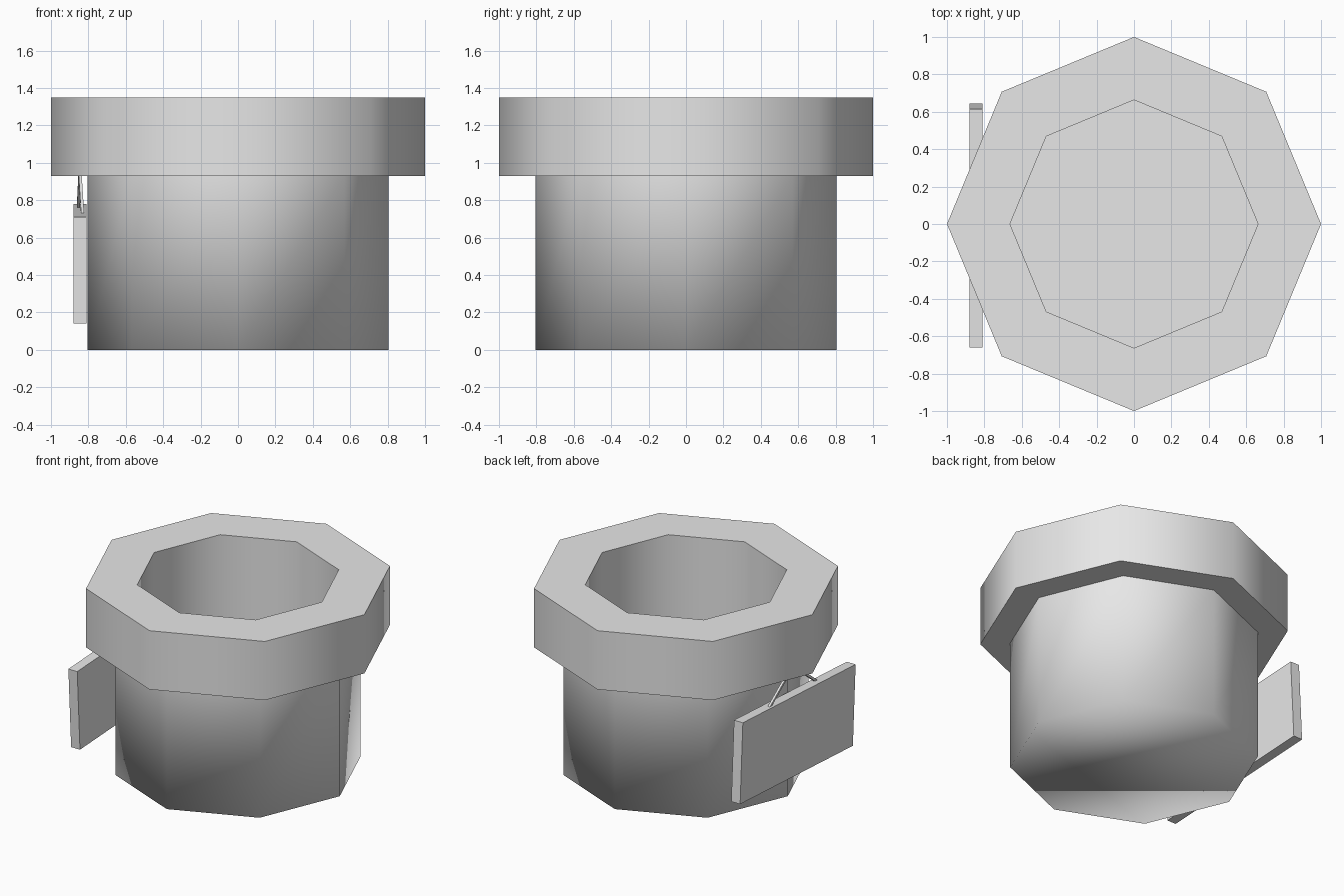
import bpy, bmesh, math
from mathutils import Vector

if "Cube" in bpy.data.objects:
    bpy.data.objects.remove(bpy.data.objects["Cube"])

grey = bpy.data.materials.new("plain_grey")
grey.diffuse_color = (0.8, 0.8, 0.8, 1)
grey.use_nodes = True
grey.node_tree.nodes["Principled BSDF"].inputs["Base Color"].default_value = grey.diffuse_color


def finish(name, bm):
    mesh = bpy.data.meshes.new(name)
    bm.to_mesh(mesh)
    bm.free()
    mesh.materials.append(grey)
    ob = bpy.data.objects.new(name, mesh)
    bpy.context.collection.objects.link(ob)
    return ob


def lathe(name, profile, cap_first=False, cap_last=False, sides=8):
    """Sweep (radius, z) points round z with corners on the axes."""
    bm = bmesh.new()
    rings = []
    for r, z in profile:
        rings.append([bm.verts.new((r * math.cos(math.tau * i / sides),
                                    r * math.sin(math.tau * i / sides), z))
                      for i in range(sides)])
    for a, b in zip(rings, rings[1:]):
        for i in range(sides):
            j = (i + 1) % sides
            bm.faces.new((a[i], a[j], b[j], b[i]))
    if cap_first:
        bm.faces.new(rings[0][::-1])
    if cap_last:
        bm.faces.new(rings[-1])
    return finish(name, bm)


def box(name, size, centre, rotation):
    bm = bmesh.new()
    bmesh.ops.create_cube(bm, size=1)
    bmesh.ops.scale(bm, vec=size, verts=bm.verts)
    ob = finish(name, bm)
    ob.location = centre
    ob.rotation_euler = rotation
    return ob


# Pot body: softly shaded, including its base
body = lathe("pot_body", [(0.805, 0), (0.805, 0.93)], cap_first=True)
for p in body.data.polygons:
    p.use_smooth = True

# Rim, inner wall and inner floor
rim = lathe("pot_rim", [(0.805, 0.93), (1, 0.93), (1, 1.35),
                        (0.663, 1.35), (0.663, 0.12)], cap_last=True)
bpy.context.view_layer.objects.active = rim
rim.select_set(True)
bpy.ops.object.shade_smooth_by_angle(angle=math.radians(50))

# Slightly crooked sign board on the left side
box("sign_board", (0.07, 1.276, 0.571), (-0.845, -0.007, 0.46),
    (math.radians(3.1), 0, 0))

# Two strings from under the rim to the sign
top = Vector((-0.845, 0, 0.945))
for name, end in (("front_string", Vector((-0.831, -0.28, 0.725))),
                  ("back_string", Vector((-0.854, 0.28, 0.755)))):
    d = end - top
    box(name, (0.016, 0.016, d.length), (top + end) / 2,
        d.to_track_quat('Z', 'Y').to_euler())
